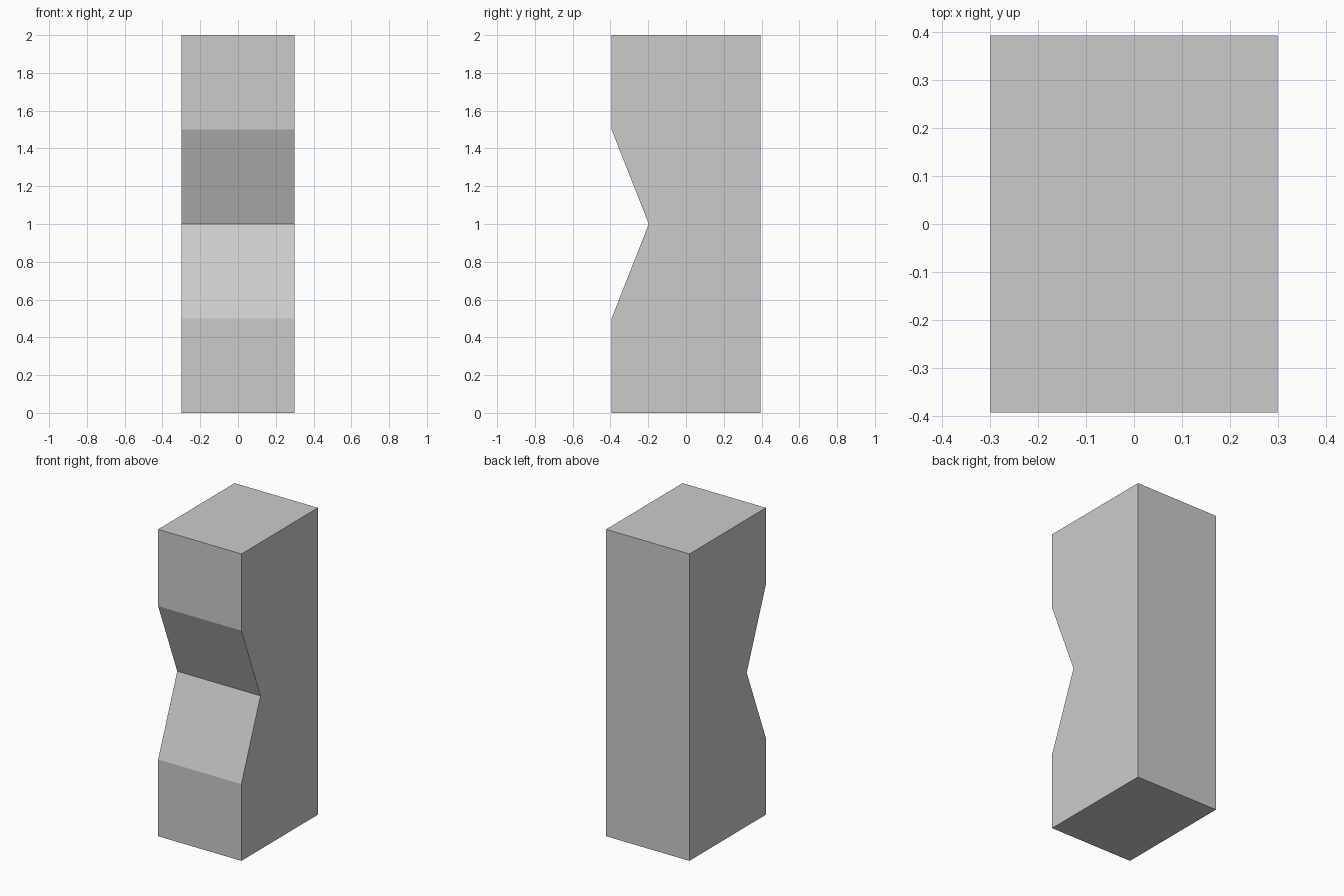
import bpy, bmesh

if "Cube" in bpy.data.objects:
    bpy.data.objects.remove(bpy.data.objects["Cube"])

HALF_W, HALF_D, HEIGHT, NOTCH_Y = 0.30, 0.394, 2.0, -0.197

# side profile (y, z) with a V notch in the front face
profile = [(-HALF_D, 0), (HALF_D, 0), (HALF_D, HEIGHT), (-HALF_D, HEIGHT),
           (-HALF_D, 1.5), (NOTCH_Y, 1.0), (-HALF_D, 0.5)]

# extrude the profile across the width
bm = bmesh.new()
face = bm.faces.new([bm.verts.new((-HALF_W, y, z)) for y, z in profile])
result = bmesh.ops.extrude_face_region(bm, geom=[face])
moved = [g for g in result["geom"] if isinstance(g, bmesh.types.BMVert)]
bmesh.ops.translate(bm, verts=moved, vec=(2 * HALF_W, 0, 0))
bmesh.ops.recalc_face_normals(bm, faces=bm.faces)

# notched pillar
mesh = bpy.data.meshes.new("notched_pillar")
bm.to_mesh(mesh)
bm.free()
pillar = bpy.data.objects.new("notched_pillar", mesh)
bpy.context.collection.objects.link(pillar)
